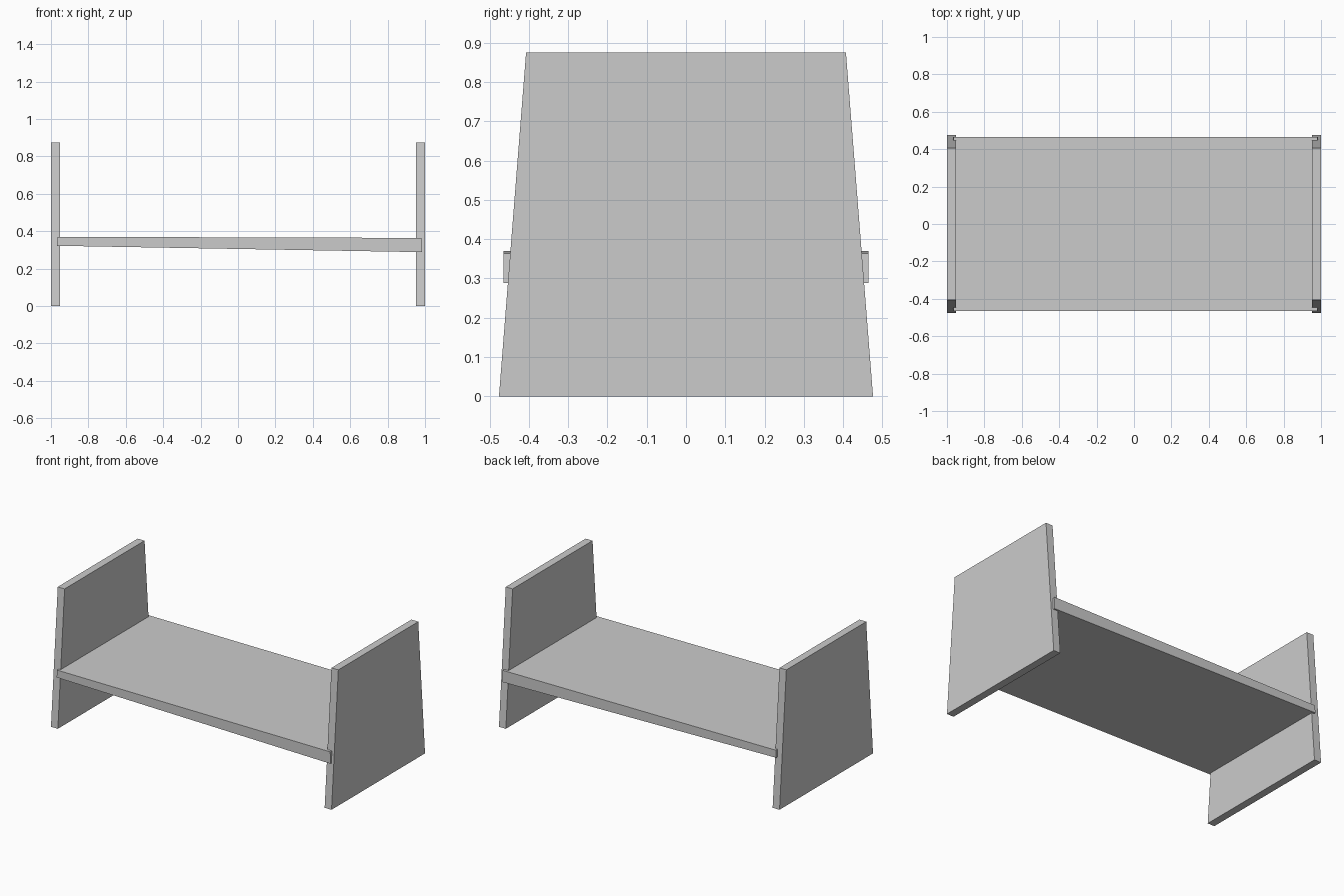
import bpy

cube = bpy.data.objects.get("Cube")
if cube:
    bpy.data.objects.remove(cube, do_unlink=True)

grey = bpy.data.materials.new("plain_grey")
grey.use_nodes = True
COLOR = (0.6, 0.6, 0.6, 1)
grey.diffuse_color = COLOR
grey.node_tree.nodes["Principled BSDF"].inputs["Base Color"].default_value = COLOR


def prism(name, profile, place):
    """Join two copies of a profile, placed by side (0 or 1), into a solid."""
    n = len(profile)
    verts = [place(p, side) for side in (0, 1) for p in profile]
    faces = [tuple(range(n))[::-1], tuple(range(n, 2 * n))]
    faces += [(i, (i + 1) % n, (i + 1) % n + n, i + n) for i in range(n)]
    mesh = bpy.data.meshes.new(name)
    mesh.from_pydata(verts, [], faces)
    mesh.materials.append(grey)
    obj = bpy.data.objects.new(name, mesh)
    bpy.context.collection.objects.link(obj)
    return obj


# Upright end panels, narrowing towards the top
panel = [(-0.476, 0), (0.476, 0), (0.407, 0.875), (-0.407, 0.875)]
for name, x in (("right_end_panel", -1.0), ("left_end_panel", 0.951)):
    prism(name, panel, lambda p, s, x=x: (x + 0.049 * s, p[0], p[1]))

# Shelf board, thicker towards the left end, slightly proud of the panels
shelf = [(-0.968, 0.322), (0.985, 0.288), (0.982, 0.364), (-0.965, 0.37)]
prism("shelf", shelf, lambda p, s: (p[0], 0.464 - 0.928 * s, p[1]))
